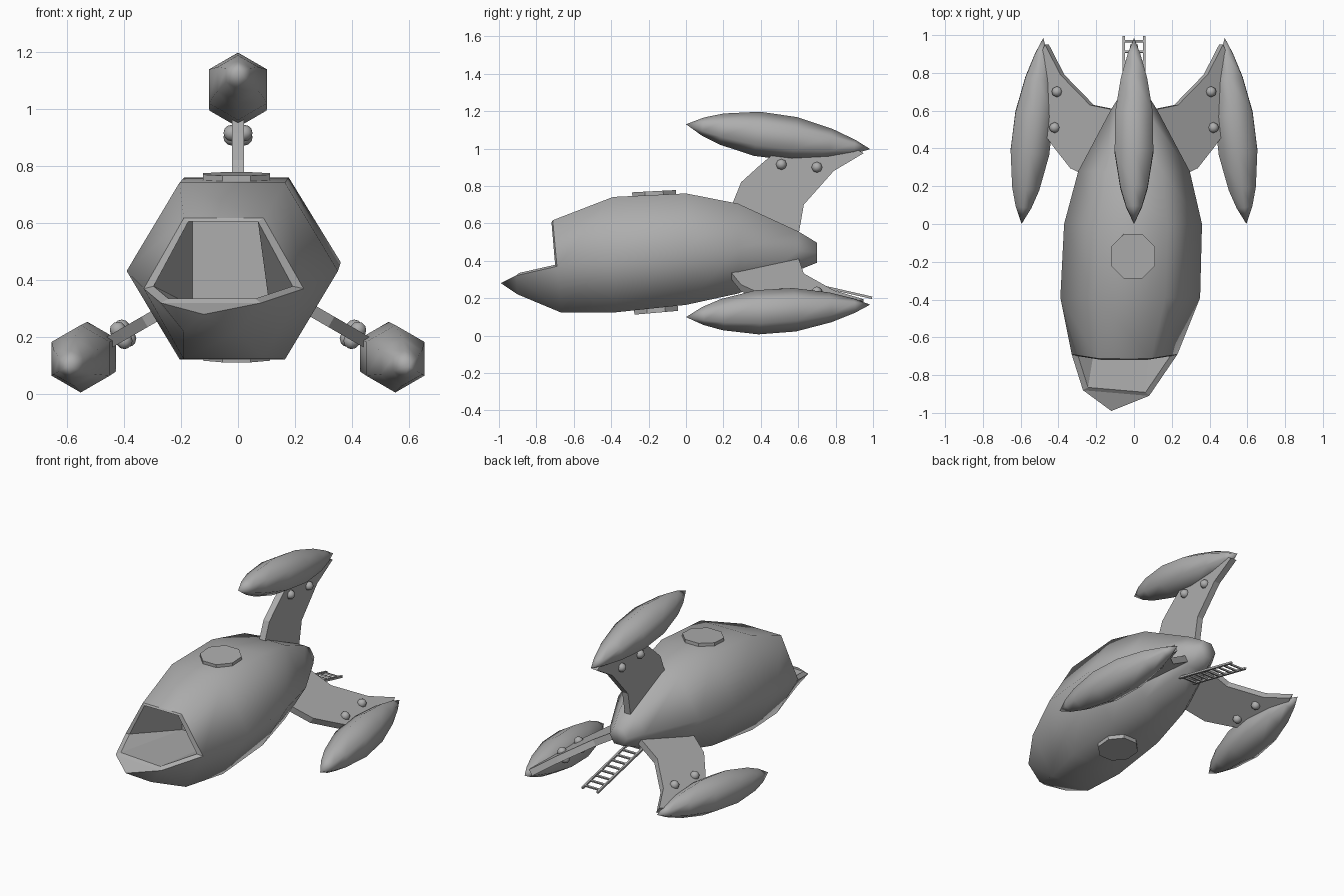
import bpy, bmesh
from math import cos, sin, pi, radians, atan2
from mathutils import Vector, Matrix

if "Cube" in bpy.data.objects:
    bpy.data.objects.remove(bpy.data.objects["Cube"])

grey = bpy.data.materials.new("hull_grey")
grey.use_nodes = True
GREY = (0.42, 0.42, 0.42, 1)
grey.diffuse_color = GREY
grey.node_tree.nodes["Principled BSDF"].inputs["Base Color"].default_value = GREY

AXIS_Z = 0.4425  # the three fins are spaced around this axis


def finish(name, bm, smooth=None, recalc=True):
    if recalc:
        bmesh.ops.recalc_face_normals(bm, faces=bm.faces)
    mesh = bpy.data.meshes.new(name)
    bm.to_mesh(mesh)
    bm.free()
    mesh.materials.append(grey)
    ob = bpy.data.objects.new(name, mesh)
    bpy.context.collection.objects.link(ob)
    if smooth:
        bpy.ops.object.select_all(action='DESELECT')
        ob.select_set(True)
        bpy.context.view_layer.objects.active = ob
        bpy.ops.object.shade_smooth_by_angle(angle=radians(smooth))
    return ob


def ring(bm, cx, y, cz, rx, rz, tilt=0, start=0):
    pts = []
    for k in range(6):
        a = start + k * pi / 3
        z = rz * sin(a)
        pts.append(bm.verts.new((cx + rx * cos(a), y - tilt * z, cz + z)))
    return pts


def bridge(bm, a, b, sides=range(6)):
    for k in sides:
        j = (k + 1) % 6
        bm.faces.new((a[k], a[j], b[j], b[k]))


# Hull: six-sided sections from the cockpit frame to the tail
bm = bmesh.new()
sections = [(-0.05, -0.69, 0.37, 0.28, 0.285, 0.09), (-0.02, -0.39, 0.432, 0.37, 0.357, 0),
            (-0.005, 0, 0.462, 0.365, 0.344, 0), (0, 0.28, 0.465, 0.295, 0.277, 0),
            (0, 0.6, 0.453, 0.125, 0.12, 0), (0, 0.7, 0.443, 0.063, 0.062, 0)]
rings = [ring(bm, *s) for s in sections]
for a, b in zip(rings, rings[1:]):
    bridge(bm, a, b)
bm.faces.new(rings[-1])

# Nose: the lower half carries on to a tip, leaving the top open
frame = rings[0]
lip = {3: (-0.27, -0.88, 0.32), 4: (-0.19, -0.88, 0.22), 5: (0.0, -0.9, 0.22), 0: (0.08, -0.91, 0.32)}
lip = {k: bm.verts.new(p) for k, p in lip.items()}
tip = bm.verts.new((-0.12, -0.99, 0.28))
for k in (3, 4, 5):
    j = (k + 1) % 6
    bm.faces.new((frame[k], frame[j], lip[j], lip[k]))
    bm.faces.new((lip[k], lip[j], tip))
bm.faces.new((lip[0], lip[3], tip))
opening = [v.co.copy() for v in (frame[2], frame[1], frame[0], lip[0], lip[3], frame[3])]
finish("hull", bm, 65)

# Cockpit: frame around the opening, side walls, floor and back wall
bm = bmesh.new()
centre = sum(opening, Vector()) / 6
outer = [bm.verts.new(p) for p in opening]
inner = [bm.verts.new(centre + (p - centre) * 0.87) for p in opening]
for v in inner[:2]:
    v.co.z = 0.605
for i in range(6):
    j = (i + 1) % 6
    bm.faces.new((outer[i], outer[j], inner[j], inner[i]))
back = [bm.verts.new((x, -0.35, z)) for x, z in ((-0.16, 0.62), (0.11, 0.62), (0.11, 0.31), (-0.16, 0.31))]
bm.faces.new((inner[0], inner[1], back[1], back[0]))
bm.faces.new((inner[1], inner[2], back[2], back[1]))
bm.faces.new((inner[5], inner[0], back[0], back[3]))
bm.faces.new((inner[2], inner[3], back[2]))
bm.faces.new((inner[3], inner[4], back[3], back[2]))
bm.faces.new((inner[4], inner[5], back[3]))
bm.faces.new(back)
finish("cockpit", bm)


def around(i):
    """Turn a part from the top fin place to fin place i."""
    return (Matrix.Translation((0, 0, AXIS_Z)) @ Matrix.Rotation(i * 2 * pi / 3, 4, 'Y')
            @ Matrix.Translation((0, 0, -AXIS_Z)))


FIN = [(0.22, 0.62), (0.25, 0.71), (0.295, 0.82), (0.4, 0.915), (0.5, 1.0),
       (0.9, 1.0), (0.95, 0.975), (0.79, 0.88), (0.63, 0.7), (0.595, 0.5)]
POD = [(0.09, 0.048), (0.19, 0.083), (0.38, 0.118), (0.58, 0.116), (0.77, 0.08), (0.9, 0.038)]

for i, place in enumerate(("top", "left", "right")):
    turn = around(i)

    # Fin: flat outline given thickness
    bm = bmesh.new()
    face = bm.faces.new([bm.verts.new((-0.021, y, z)) for y, z in FIN])
    grown = bmesh.ops.extrude_face_region(bm, geom=[face])["geom"]
    bmesh.ops.translate(bm, vec=(0.042, 0, 0), verts=[g for g in grown if isinstance(g, bmesh.types.BMVert)])
    bm.transform(turn)
    finish(place + "_fin", bm)

    # Pod: six-sided spindle, pitched down towards the tail
    bm = bmesh.new()
    front, end = [bm.verts.new((0, y, 1.13 - 0.135 * y)) for y in (0, 0.985)]
    rows = [ring(bm, 0, y, 1.13 - 0.135 * y, r, r, -0.135, pi / 6) for y, r in POD]
    for a, b in zip(rows, rows[1:]):
        bridge(bm, a, b)
    for k in range(6):
        j = (k + 1) % 6
        bm.faces.new((front, rows[0][j], rows[0][k]))
        bm.faces.new((end, rows[-1][k], rows[-1][j]))
    bm.transform(turn)
    finish(place + "_pod", bm, 65)

    # Rivets on both faces of the fin
    bm = bmesh.new()
    for x in (-0.022, 0.022):
        for y, z in ((0.51, 0.915), (0.7, 0.9)):
            bmesh.ops.create_uvsphere(bm, u_segments=8, v_segments=6, radius=0.029,
                                      matrix=Matrix.Translation((x, y, z)) @ Matrix.Rotation(pi / 2, 4, 'Y'))
    bm.transform(turn)
    finish(place + "_rivets", bm, 65)

# Octagonal hatches above and below, lying along the hull
for name, y, z, slope in (("top_hatch", -0.17, 0.757, 3), ("bottom_hatch", -0.16, 0.137, 5)):
    bm = bmesh.new()
    bmesh.ops.create_cone(bm, cap_ends=True, segments=8, radius1=0.127, radius2=0.127, depth=0.03,
                          matrix=Matrix.Translation((-0.005, y, z)) @ Matrix.Rotation(radians(slope), 4, 'X')
                          @ Matrix.Rotation(pi / 8, 4, 'Z'))
    finish(name, bm)

# Boarding ladder under the tail
top, foot = Vector((0, 0.5, 0.315)), Vector((0, 0.995, 0.202))
run = foot - top
pitch = Matrix.Rotation(atan2(run.z, run.y), 4, 'X')
bm = bmesh.new()


def bar(centre, size):
    bmesh.ops.create_cube(bm, size=1, matrix=Matrix.Translation(centre) @ pitch @ Matrix.Diagonal((*size, 1)))


for x in (-0.055, 0.055):
    bar(top + run / 2 + Vector((x, 0, 0)), (0.013, run.length, 0.013))
for n in range(9):
    bar(top + run * (n + 0.5) / 9, (0.11, 0.012, 0.01))
finish("ladder", bm)
